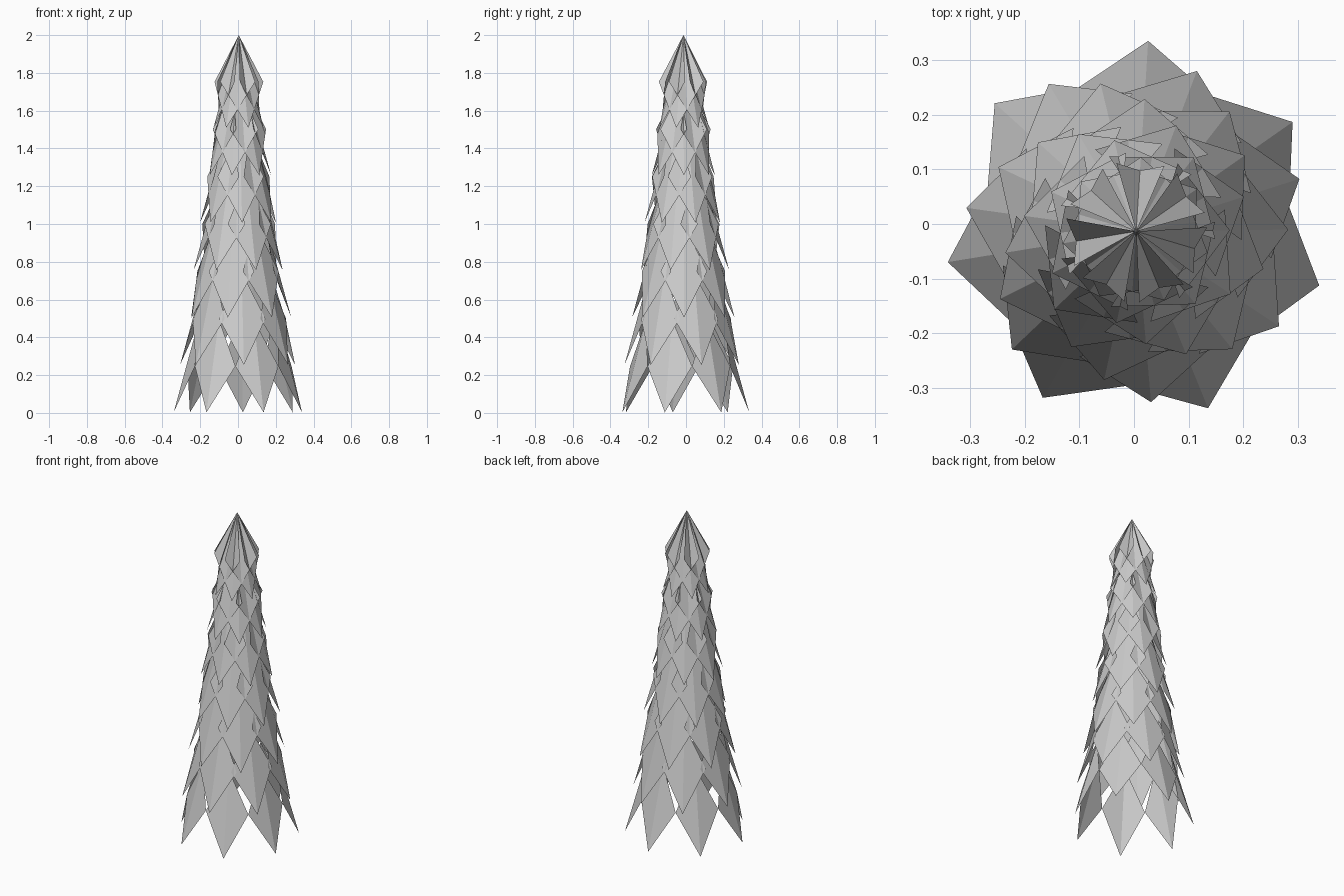
import bpy
import bmesh
from math import cos, sin, radians, tau

TIERS = 7
PETALS = 7
TIER_RISE = 0.251
TIER_SHRINK = 0.0355
TIP_RADIUS = 0.349
START_ANGLE = radians(86.4)
CENTRE = (0.004, -0.0135)

cube = bpy.data.objects.get("Cube")
if cube:
    bpy.data.objects.remove(cube, do_unlink=True)

# Single grey for the whole tree
grey = bpy.data.materials.new("light_grey")
grey.use_nodes = True
grey.diffuse_color = (0.6, 0.6, 0.6, 1)
grey.node_tree.nodes["Principled BSDF"].inputs["Base Color"].default_value = (0.6, 0.6, 0.6, 1)

# Folded kite petal: (inward from tip, sideways, up)
TIP = (0, 0, 0.003)
LEFT = (0.094, 0.123, 0.247)
RIGHT = (0.094, -0.123, 0.247)
TOP = (0.136, 0, 0.494)


def add_petal(bm, radius, angle, base):
    c, s = cos(angle), sin(angle)

    def place(point):
        out, side = radius - point[0], point[1]
        return bm.verts.new((out * c - side * s + CENTRE[0],
                             out * s + side * c + CENTRE[1],
                             base + point[2]))

    tip, left, right, top = (place(p) for p in (TIP, LEFT, RIGHT, TOP))
    bm.faces.new((tip, top, left))
    bm.faces.new((tip, right, top))


# Rings of identical petals, stepping inward and turning by a third of a gap
for tier in range(TIERS):
    bm = bmesh.new()
    turn = START_ANGLE - tier * tau / PETALS / 3
    for i in range(PETALS):
        add_petal(bm, TIP_RADIUS - tier * TIER_SHRINK,
                  turn + i * tau / PETALS, tier * TIER_RISE)
    name = f"petal_tier_{tier + 1}"
    mesh = bpy.data.meshes.new(name)
    bm.to_mesh(mesh)
    bm.free()
    mesh.materials.append(grey)
    bpy.context.collection.objects.link(bpy.data.objects.new(name, mesh))
